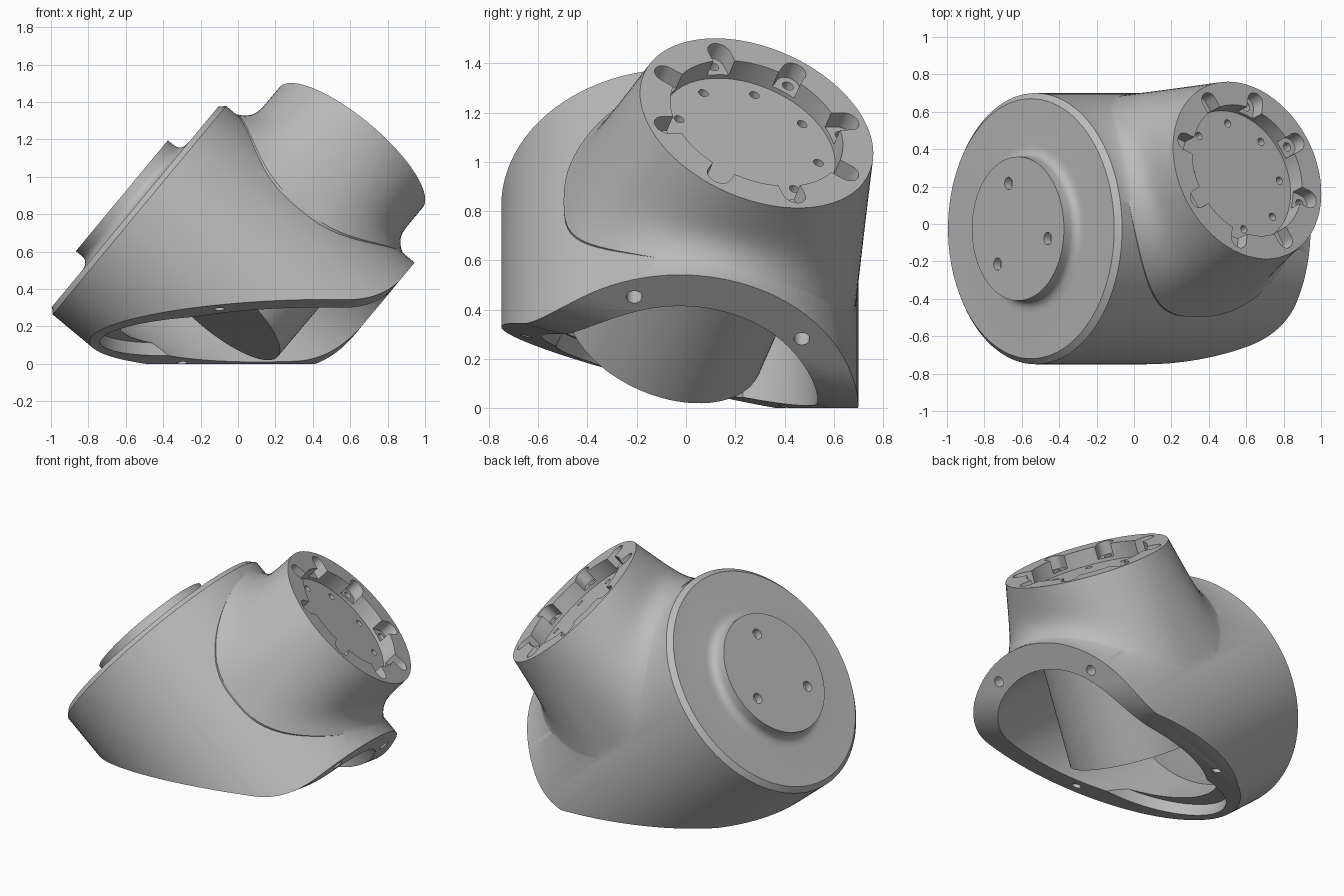
import bpy, bmesh
from math import cos, sin, tan, pi, radians, sqrt, copysign
from mathutils import Matrix, Vector

old = bpy.data.objects.get("Cube")
if old:
    bpy.data.objects.remove(old, do_unlink=True)

grey = bpy.data.materials.new("cast grey")
grey.use_nodes = True
grey.diffuse_color = (0.5, 0.5, 0.5, 1)
grey.node_tree.nodes["Principled BSDF"].inputs["Base Color"].default_value = (0.5, 0.5, 0.5, 1)


def frame(origin, z, x):
    z = Vector(z).normalized()
    x = Vector(x)
    x = (x - z * x.dot(z)).normalized()
    y = z.cross(x)
    m = Matrix((x, y, z)).transposed().to_4x4()
    return Matrix.Translation(origin) @ m


# Main housing axis runs down and to the left; the arm axis crosses it
AXIS = Vector((0.77, 0, -0.64)).normalized()
ARM = Vector((0.61, 0.32, 0.725)).normalized()
ARM_LEN, RADIUS, LENGTH, BORE = 1.03, 0.725, 1.34, 0.56
main = frame((-0.55, -0.025, 0.84), AXIS, (0.64, 0, 0.77))
arm = frame(Vector((0.605, 0.287, 1.157)) - ARM * ARM_LEN, ARM, -AXIS)
slant = frame((0, 0, 0.13), (-0.07, 0.26, 1), (1, 0, 0))
SEG = 96
ANGLES = [2 * pi * i / SEG for i in range(SEG)]


def loft(name, rings, matrix):
    """Skin a list of point rings and cap both ends."""
    bm = bmesh.new()
    loops = [[bm.verts.new(p) for p in ring] for ring in rings]
    for a, b in zip(loops, loops[1:]):
        for i in range(len(a)):
            j = (i + 1) % len(a)
            bm.faces.new((a[i], a[j], b[j], b[i]))
    bm.faces.new(loops[0])
    bm.faces.new(loops[-1])
    bmesh.ops.recalc_face_normals(bm, faces=bm.faces)
    bm.transform(matrix)
    mesh = bpy.data.meshes.new(name)
    bm.to_mesh(mesh)
    bm.free()
    ob = bpy.data.objects.new(name, mesh)
    bpy.context.collection.objects.link(ob)
    mesh.materials.append(grey)
    return ob


def prism(name, outline, z0, z1, matrix):
    return loft(name, [[(x, y, z) for x, y in outline] for z in (z0, z1)], matrix)


def oval(rx, ry, cx=0, cy=0, seg=SEG):
    return [(cx + rx * cos(2 * pi * i / seg), cy + ry * sin(2 * pi * i / seg)) for i in range(seg)]


def revolve(name, profile, matrix):
    return loft(name, [[(r * cos(a), r * sin(a), z) for a in ANGLES] for r, z in profile], matrix)


def combine(target, other, operation="DIFFERENCE"):
    mod = target.modifiers.new("combine", "BOOLEAN")
    mod.operation, mod.solver, mod.object = operation, "EXACT", other
    other.hide_render = True
    graph = bpy.context.evaluated_depsgraph_get()
    mesh = bpy.data.meshes.new_from_object(target.evaluated_get(graph))
    target.modifiers.clear()
    target.data = mesh
    bpy.data.objects.remove(other, do_unlink=True)


def drill(matrix, r, x, y, z0, z1):
    combine(housing, prism("drill", oval(r, r, x, y, 18), z0, z1, matrix))


# Housing barrel with chamfered disc and filleted boss
housing = revolve("joint_housing", [
    (0.385, -0.092), (0.385, -0.045), (0.39, -0.025), (0.405, -0.01), (0.425, -0.002),
    (0.45, 0), (0.695, 0), (RADIUS, 0.03), (RADIUS, LENGTH + 0.1)], main)

# Flaring arm, round at the flange, squarer where its foot meets the barrel
rings = []
STEPS = 16
for k in range(STEPS + 1):
    w = k / STEPS
    ring = []
    for a in ANGLES:
        c = copysign(abs(cos(a)) ** (1 - 0.25 * w), cos(a))
        reach = 0.61 if sin(a) > 0 else 0.69
        foot = sqrt(RADIUS ** 2 - (reach * sin(a)) ** 2) - 0.006
        along = 0.5 + 0.1 * w ** 6
        across = 0.5 + (reach - 0.5) * w
        ring.append((along * c, across * sin(a), ARM_LEN + (foot - ARM_LEN) * w))
    rings.append(ring)
rings.append([(0.45 * cos(a), 0.45 * sin(a), 0) for a in ANGLES])
combine(housing, loft("arm_flare", rings, arm), "UNION")

# Hollow barrel, with a pocket behind the boss
combine(housing, revolve("cavity", [
    (0.3, -0.03), (0.31, 0.03), (0.34, 0.07), (0.4, 0.08), (BORE, 0.09), (BORE, 1.8)], main))

# Open end: square cap face rolling over into the slanted underside
down = -(slant.to_3x3() @ Vector((0, 0, 1)))
slope = down - AXIS * AXIS.dot(down)
cap = main @ Vector((0, 0, LENGTH))
corner = cap + slope * ((slant.translation - cap).dot(down) / slope.dot(down))
edge = frame(corner, AXIS.cross(down), AXIS)
beta = AXIS.angle(down)
ROLL = 0.45
outline = [(0, -4)]
for i in range(13):
    t = beta * i / 12
    outline.append((ROLL * (cos(t) - 1), ROLL * (sin(t) - tan(beta / 2))))
end_x, end_y = outline[-1]
outline += [(end_x - 4 * sin(beta), end_y + 4 * cos(beta)), (-6, end_y + 4 * cos(beta)), (-6, -4)]
combine(housing, prism("trim", outline, -3, 3, edge), "INTERSECT")

# Flat foot and the relief that thins the low tip of the rim
combine(housing, prism("trim", oval(3, 3, seg=8), -2, 0, Matrix.Identity(4)))
combine(housing, prism("relief", oval(0.5, 0.4, -0.24, -0.14), -0.5, 0.07, slant))

# Boss bolt holes
for k in range(3):
    a = radians(12 + 120 * k)
    drill(main, 0.033, 0.255 * cos(a), 0.255 * sin(a), -0.2, -0.045)

# Rim bolt holes
for x, y in ((0.608, 0.185), (0.387, -0.495)):
    drill(main, 0.032, x, y, LENGTH - 0.12, LENGTH + 0.1)
for x, y in ((-0.1, -0.67), (-0.3, 0.42)):
    drill(slant, 0.028, x, y, -0.2, 0.06)

# Arm flange: shallow recess, bolt notches, floor holes
combine(housing, prism("recess", oval(0.37, 0.37), ARM_LEN - 0.1, ARM_LEN + 0.2, arm))
slot = [(0.42 + 0.05 * cos(t), 0.05 * sin(t)) for t in (pi * (i / 12 - 0.5) for i in range(13))]
slot += [(0.33, 0.05), (0.33, -0.05)]
ledge = ARM_LEN - 0.08
for k in range(8):
    turn = arm @ Matrix.Rotation(radians(22.5 + 45 * k), 4, "Z")
    combine(housing, prism("notch", slot, ledge, ledge + 0.3, turn))
    drill(turn, 0.024, 0.418, 0, ledge - 0.08, ledge + 0.02)
    a = radians(-4.5 + 45 * k)
    drill(arm, 0.021, 0.3 * cos(a), 0.3 * sin(a), ARM_LEN - 0.16, ARM_LEN - 0.05)

# Hub hanging from the arm into the cavity
hub = prism("inner_hub", oval(0.42, 0.42), -0.14, 0.58, arm)

for ob in (housing, hub):
    bpy.ops.object.select_all(action="DESELECT")
    ob.select_set(True)
    bpy.context.view_layer.objects.active = ob
    bpy.ops.object.shade_smooth_by_angle(angle=radians(32))
